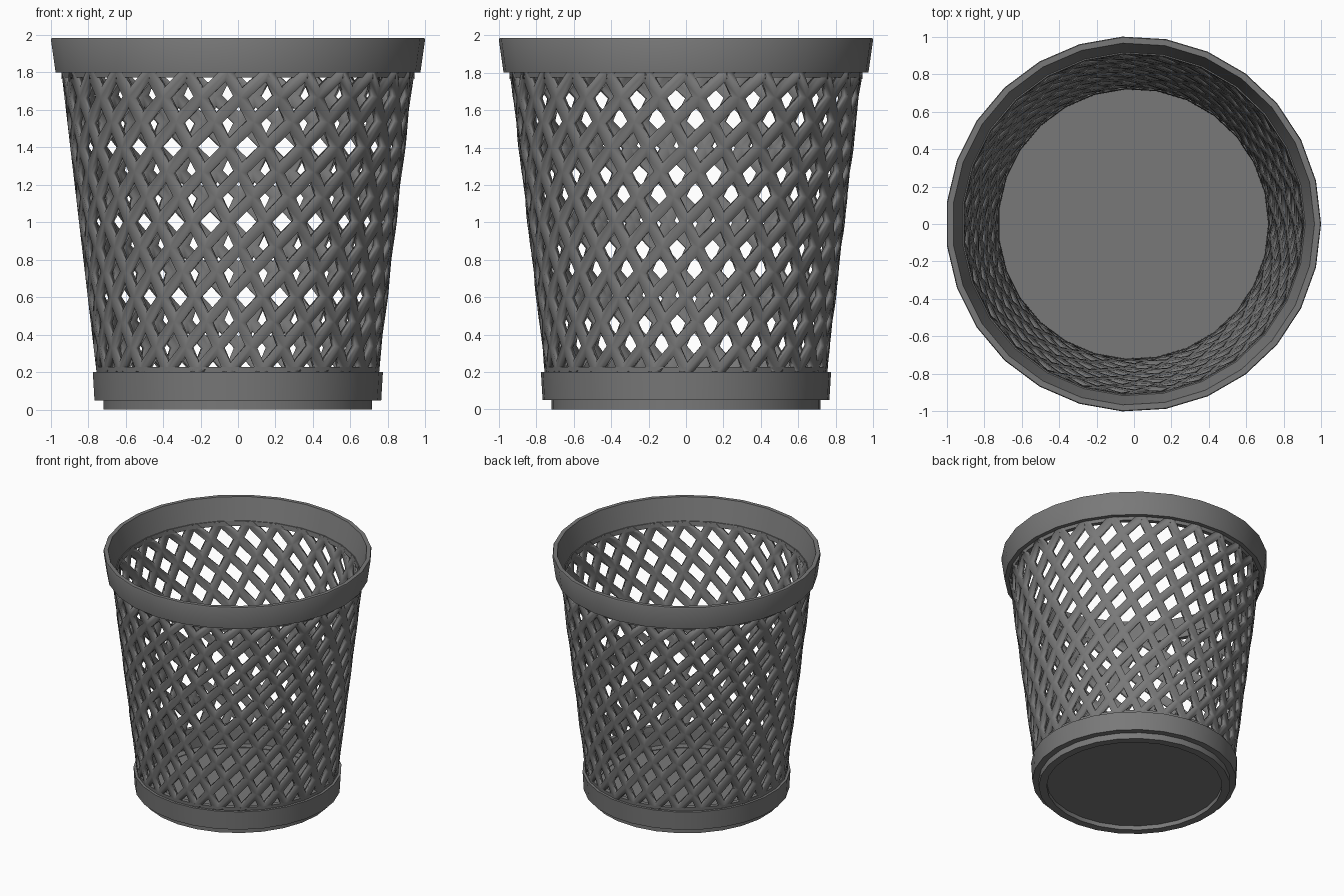
import bpy, bmesh, math

cube = bpy.data.objects.get("Cube")
if cube:
    bpy.data.objects.remove(cube, do_unlink=True)

SIDES = 27
STEP = 2 * math.pi / SIDES
LOW, HIGH = 0.2, 1.8           # lattice wall limits
WALL = 0.035
CENTRE_X = -0.0034             # an odd-sided ring is not symmetric in x

grey = bpy.data.materials.new("dark_grey_plastic")
grey.use_nodes = True
grey.diffuse_color = (0.19, 0.19, 0.19, 1)
grey.node_tree.nodes["Principled BSDF"].inputs["Base Color"].default_value = (0.19, 0.19, 0.19, 1)


def wall_radius(z):
    return 0.757 + (0.945 - 0.757) * (z - LOW) / (HIGH - LOW)


def finish(name, bm):
    mesh = bpy.data.meshes.new(name)
    bm.to_mesh(mesh)
    bm.free()
    obj = bpy.data.objects.new(name, mesh)
    bpy.context.collection.objects.link(obj)
    mesh.materials.append(grey)
    obj.location.x = CENTRE_X
    bpy.ops.object.select_all(action="DESELECT")
    obj.select_set(True)
    bpy.context.view_layer.objects.active = obj
    bpy.ops.object.shade_smooth_by_angle(angle=math.radians(30))
    return obj


def revolve(name, profile, closed=True):
    """Turn a (radius, z) profile into a ring with SIDES facets."""
    bm = bmesh.new()
    verts = [bm.verts.new((r, 0, z)) for r, z in profile]
    pairs = list(zip(verts, verts[1:]))
    if closed:
        pairs.append((verts[-1], verts[0]))
    edges = [bm.edges.new(p) for p in pairs]
    bmesh.ops.spin(bm, geom=verts + edges, axis=(0, 0, 1), cent=(0, 0, 0),
                   angle=2 * math.pi, steps=SIDES, use_merge=True)
    bmesh.ops.remove_doubles(bm, verts=bm.verts, dist=0.0005)
    bmesh.ops.recalc_face_normals(bm, faces=bm.faces)
    return finish(name, bm)


def lattice_point(u, v):
    """u counts the shallow bars, v the steep bars."""
    angle = -0.0 + STEP * (u + 2 * v) / 3
    z = LOW + (v - u) / 7.5
    within = angle % STEP - STEP / 2
    r = wall_radius(z) * math.cos(STEP / 2) / math.cos(within)
    return (r * math.cos(angle), r * math.sin(angle), z)


# Lattice wall: a frame of four strips round each slanted opening
bm = bmesh.new()
MARGIN_U, MARGIN_V = 0.21, 0.17
corners = [(0, 0), (1, 0), (1, 1), (0, 1)]
for u in range(SIDES):
    for rise in range(-1, 13):
        v = u + rise
        outer = [bm.verts.new(lattice_point(u + a, v + b)) for a, b in corners]
        inner = [bm.verts.new(lattice_point(u + MARGIN_U + a * (1 - 2 * MARGIN_U),
                                            v + MARGIN_V + b * (1 - 2 * MARGIN_V)))
                 for a, b in corners]
        for i in range(4):
            j = (i + 1) % 4
            bm.faces.new((outer[i], outer[j], inner[j], inner[i]))
bmesh.ops.remove_doubles(bm, verts=bm.verts, dist=0.0005)
for z, up in ((LOW, -1), (HIGH, 1)):
    bmesh.ops.bisect_plane(bm, geom=bm.verts[:] + bm.edges[:] + bm.faces[:],
                           plane_co=(0, 0, z), plane_no=(0, 0, up), clear_outer=True)
lattice = finish("lattice_wall", bm)
solid = lattice.modifiers.new("thickness", "SOLIDIFY")
solid.thickness = WALL
solid.offset = -1

# Plain bands closing the lattice at both ends
for name, z0, z1 in (("lower_band", LOW - 0.01, LOW + 0.027),
                     ("upper_band", HIGH - 0.027, HIGH + 0.01)):
    a, b = wall_radius(z0), wall_radius(z1)
    revolve(name, [(a, z0), (b, z1), (b - WALL, z1), (a - WALL, z0)])

# Rim collar
revolve("rim", [(0.977, 1.8), (1.002, 1.975), (0.998, 1.985),
                (0.967, 1.985), (0.915, 1.8)])

# Base collar with foot ring, recessed underside and floor
revolve("base", [(0, 0.035), (0.66, 0.035), (0.66, 0), (0.72, 0), (0.72, 0.05),
                 (0.768, 0.05), (0.777, 0.2), (0.722, 0.2), (0.72, 0.065),
                 (0.66, 0.065), (0.66, 0.06), (0, 0.06)], closed=False)
